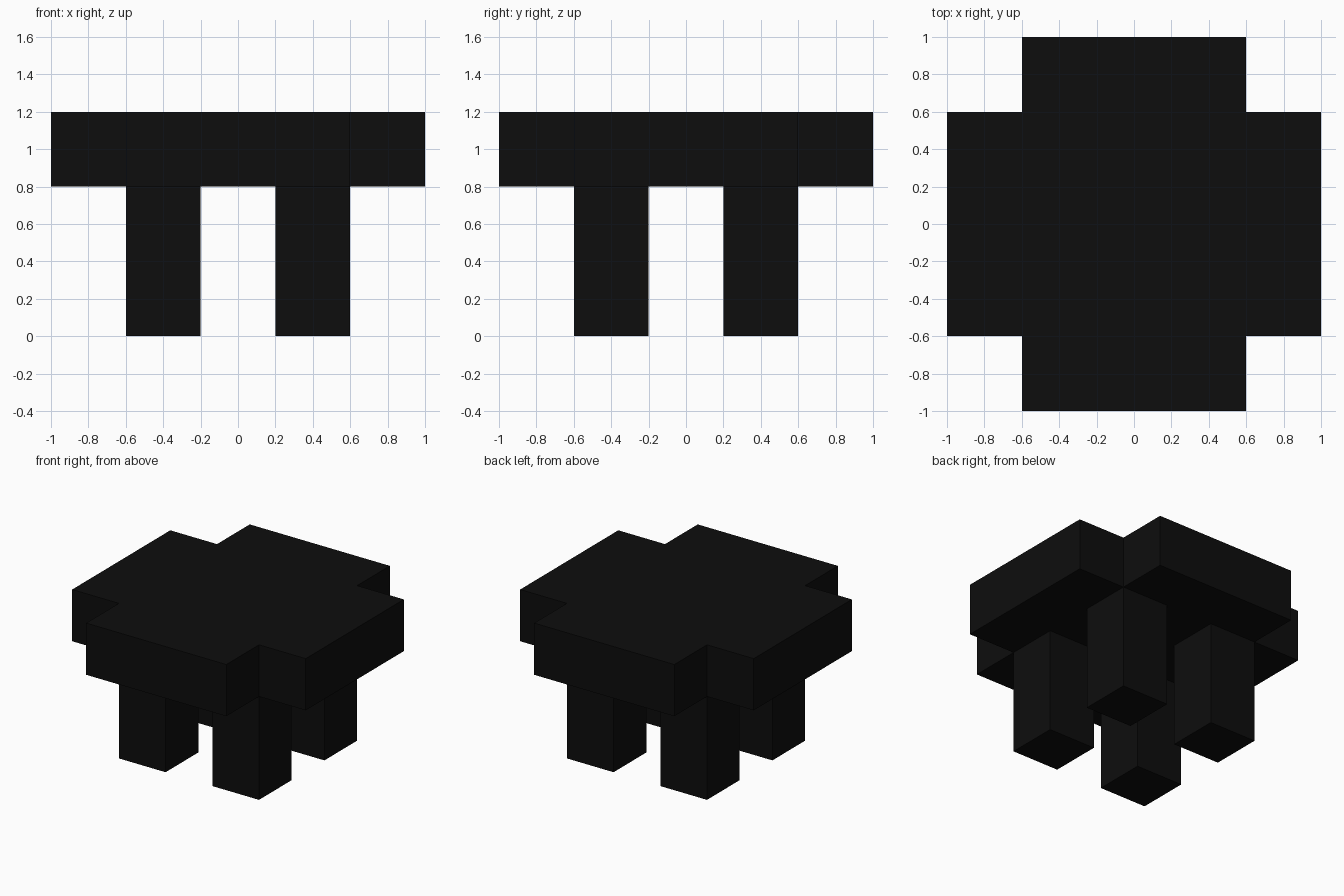
import bpy
import bmesh

if "Cube" in bpy.data.objects:
    bpy.data.objects.remove(bpy.data.objects["Cube"])

black = bpy.data.materials.new("near_black")
black.diffuse_color = (0.004, 0.004, 0.004, 1.0)
black.use_nodes = True
black.node_tree.nodes["Principled BSDF"].inputs["Base Color"].default_value = black.diffuse_color


def prism(name, outline, z0, z1):
    """Extrude a flat outline from z0 up to z1."""
    bm = bmesh.new()
    face = bm.faces.new([bm.verts.new((x, y, z0)) for x, y in outline])
    top = bmesh.ops.extrude_face_region(bm, geom=[face], use_keep_orig=True)
    moved = [v for v in top["geom"] if isinstance(v, bmesh.types.BMVert)]
    bmesh.ops.translate(bm, verts=moved, vec=(0, 0, z1 - z0))
    bmesh.ops.recalc_face_normals(bm, faces=bm.faces)
    mesh = bpy.data.meshes.new(name)
    bm.to_mesh(mesh)
    bm.free()
    mesh.materials.append(black)
    obj = bpy.data.objects.new(name, mesh)
    bpy.context.collection.objects.link(obj)
    return obj


# Table top: a square with its four corners notched out
a, b = 1.0, 0.6
quarter = [(a, -b), (a, b), (b, b)]
outline = []
for _ in range(4):
    outline += quarter
    quarter = [(-y, x) for x, y in quarter]
prism("table_top", outline, 0.8, 1.2)

# Four square legs, one inside each notch
for side_y, row in ((-1, "front"), (1, "back")):
    for side_x, col in ((-1, "left"), (1, "right")):
        cx, cy, h = 0.4 * side_x, 0.4 * side_y, 0.2
        square = [(cx - h, cy - h), (cx + h, cy - h), (cx + h, cy + h), (cx - h, cy + h)]
        prism(f"{row}_{col}_leg", square, 0.0, 0.8)
